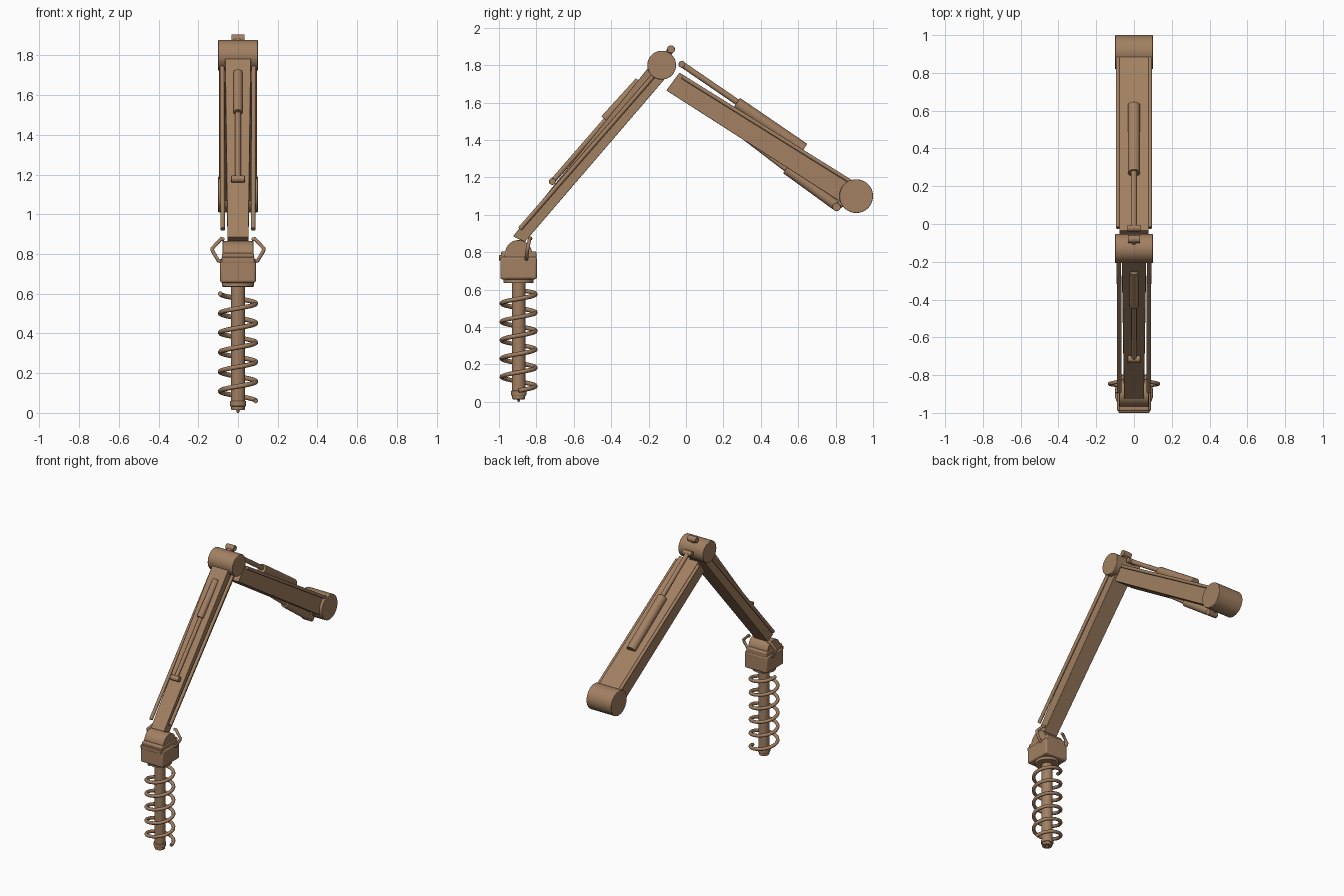
import bpy, bmesh, math
from mathutils import Vector, Matrix

if "Cube" in bpy.data.objects:
    bpy.data.objects.remove(bpy.data.objects["Cube"])

brown = bpy.data.materials.new("brown_metal")
brown.diffuse_color = (0.36, 0.215, 0.122, 1)
brown.use_nodes = True
brown.node_tree.nodes["Principled BSDF"].inputs["Base Color"].default_value = brown.diffuse_color


def finish(name, bm, bevel=0.0):
    me = bpy.data.meshes.new(name)
    bmesh.ops.recalc_face_normals(bm, faces=bm.faces)
    bm.to_mesh(me)
    bm.free()
    ob = bpy.data.objects.new(name, me)
    bpy.context.collection.objects.link(ob)
    me.materials.append(brown)
    if bevel:
        m = ob.modifiers.new("bevel", "BEVEL")
        m.width, m.segments = bevel, 3
    bpy.ops.object.select_all(action="DESELECT")
    ob.select_set(True)
    bpy.context.view_layer.objects.active = ob
    bpy.ops.object.shade_smooth_by_angle(angle=math.radians(35))
    return ob


def cyl(name, a, b, r, r2=None, sides=32, bevel=0.0):
    a, b = Vector(a), Vector(b)
    d = b - a
    mat = Matrix.Translation((a + b) / 2) @ d.to_track_quat("Z", "Y").to_matrix().to_4x4()
    bm = bmesh.new()
    bmesh.ops.create_cone(bm, cap_ends=True, segments=sides, radius1=r,
                          radius2=r if r2 is None else r2, depth=d.length, matrix=mat)
    return finish(name, bm, bevel)


def cross(name, y, z, r, w, bevel=0.0, sides=32):
    """Cylinder lying across the arm."""
    return cyl(name, (-w, y, z), (w, y, z), r, None, sides, bevel)


def box(name, center, size, bevel=0.0):
    bm = bmesh.new()
    bmesh.ops.create_cube(bm, size=1, matrix=Matrix.Translation(center) @ Matrix.Diagonal((*size, 1)))
    return finish(name, bm, bevel)


def beam(name, profile, widths):
    """Side profile in y,z with a half width at each corner."""
    bm = bmesh.new()
    left = [bm.verts.new((-w, *p)) for p, w in zip(profile, widths)]
    right = [bm.verts.new((w, *p)) for p, w in zip(profile, widths)]
    bm.faces.new(left)
    bm.faces.new(right[::-1])
    for i in range(len(left)):
        j = (i + 1) % len(left)
        bm.faces.new((left[i], left[j], right[j], right[i]))
    return finish(name, bm, 0.003)


def tube(name, points, r):
    cu = bpy.data.curves.new(name, "CURVE")
    cu.dimensions = "3D"
    cu.bevel_depth, cu.bevel_resolution, cu.use_fill_caps = r, 2, True
    s = cu.splines.new("POLY")
    s.points.add(len(points) - 1)
    for p, co in zip(s.points, points):
        p.co = (*co, 1)
    cu.materials.append(brown)
    ob = bpy.data.objects.new(name, cu)
    bpy.context.collection.objects.link(ob)
    return ob


# Joints
cross("shoulder_joint", 0.91, 1.10, 0.09, 0.1, 0.004, 48)
cross("elbow_joint", -0.13, 1.80, 0.077, 0.1, 0.004, 48)

# Arm beams
beam("upper_arm", [(-0.035, 1.76), (0.90, 1.175), (0.84, 1.06), (-0.105, 1.665)],
     [0.078, 0.078, 0.078, 0.078])
beam("forearm", [(-0.925, 0.885), (-0.195, 1.795), (-0.11, 1.73), (-0.862, 0.855)],
     [0.053, 0.065, 0.065, 0.053])

# Side rods on both arm sections
for side, s in (("left", -1), ("right", 1)):
    cyl("upper_arm_rod_" + side, (s * 0.085, -0.02, 1.738), (s * 0.085, 0.90, 1.165), 0.011, sides=12)
    cyl("forearm_rod_" + side, (s * 0.077, -0.888, 0.925), (s * 0.08, -0.15, 1.77), 0.012, sides=12)

# Upper piston
cross("upper_piston_pin", -0.022, 1.805, 0.018, 0.035, 0.003)
cyl("upper_piston_rod", (0, -0.022, 1.805), (0, 0.30, 1.585), 0.016, sides=16)
cyl("upper_piston_body", (0, 0.27, 1.598), (0, 0.63, 1.352), 0.033, bevel=0.003)
cross("elbow_pin", -0.08, 1.885, 0.021, 0.033, 0.003)
cyl("elbow_pin_bracket", (0, -0.11, 1.84), (0, -0.08, 1.885), 0.018, sides=16)

# Lower piston under the upper arm
cross("lower_piston_pin", 0.805, 1.042, 0.022, 0.035, 0.003)
cyl("lower_piston_pin_bracket", (0, 0.805, 1.042), (0, 0.86, 1.08), 0.018, sides=16)
cyl("lower_piston_body", (0, 0.535, 1.245), (0, 0.80, 1.052), 0.027, bevel=0.003)
cyl("lower_piston_rod", (0, 0.30, 1.425), (0, 0.56, 1.226), 0.015, sides=16)

# Forearm piston
cross("forearm_piston_pin", -0.715, 1.178, 0.018, 0.034, 0.003)
cyl("forearm_piston_rod", (0, -0.715, 1.178), (0, -0.40, 1.54), 0.014, sides=16)
cyl("forearm_piston_body", (0, -0.435, 1.512), (0, -0.25, 1.715), 0.023, bevel=0.002)

# Wrist block with its hinge
WY = -0.895
box("wrist_block", (0, WY, 0.715), (0.18, 0.196, 0.12), 0.012)
box("wrist_upper_block", (0, WY, 0.775), (0.16, 0.19, 0.06), 0.008)
box("wrist_lip", (0, -0.985, 0.77), (0.165, 0.03, 0.028), 0.004)
cross("wrist_hinge", WY, 0.793, 0.072, 0.078, 0.003, 40)
cyl("wrist_collar", (0, WY, 0.635), (0, WY, 0.665), 0.08, bevel=0.004)

# Bent side handles
for side, s in (("left", -1), ("right", 1)):
    tube("wrist_handle_" + side, [(s * 0.072, -0.83, 0.873), (s * 0.085, -0.835, 0.876),
         (s * 0.13, -0.845, 0.828), (s * 0.128, -0.848, 0.815),
         (s * 0.098, -0.853, 0.765), (s * 0.08, -0.853, 0.765)], 0.01)

# Shaft, foot and spring
cyl("shaft", (0, WY, 0.03), (0, WY, 0.65), 0.036)
cyl("shaft_foot", (0, WY, 0.033), (0, WY, 0.06), 0.041, bevel=0.004)
cyl("shaft_end", (0, WY, 0.014), (0, WY, 0.04), 0.034, bevel=0.003)
cyl("shaft_tip", (0, WY, 0.0), (0, WY, 0.02), 0.004, 0.012, 16)
TURNS, STEPS = 5.5, 28
coil = []
for i in range(int(TURNS * STEPS) + 1):
    a = 2 * math.pi * i / STEPS
    coil.append((0.09 * math.cos(a), WY + 0.09 * math.sin(a), 0.06 + 0.54 * i / (TURNS * STEPS)))
tube("spring", coil, 0.012)
